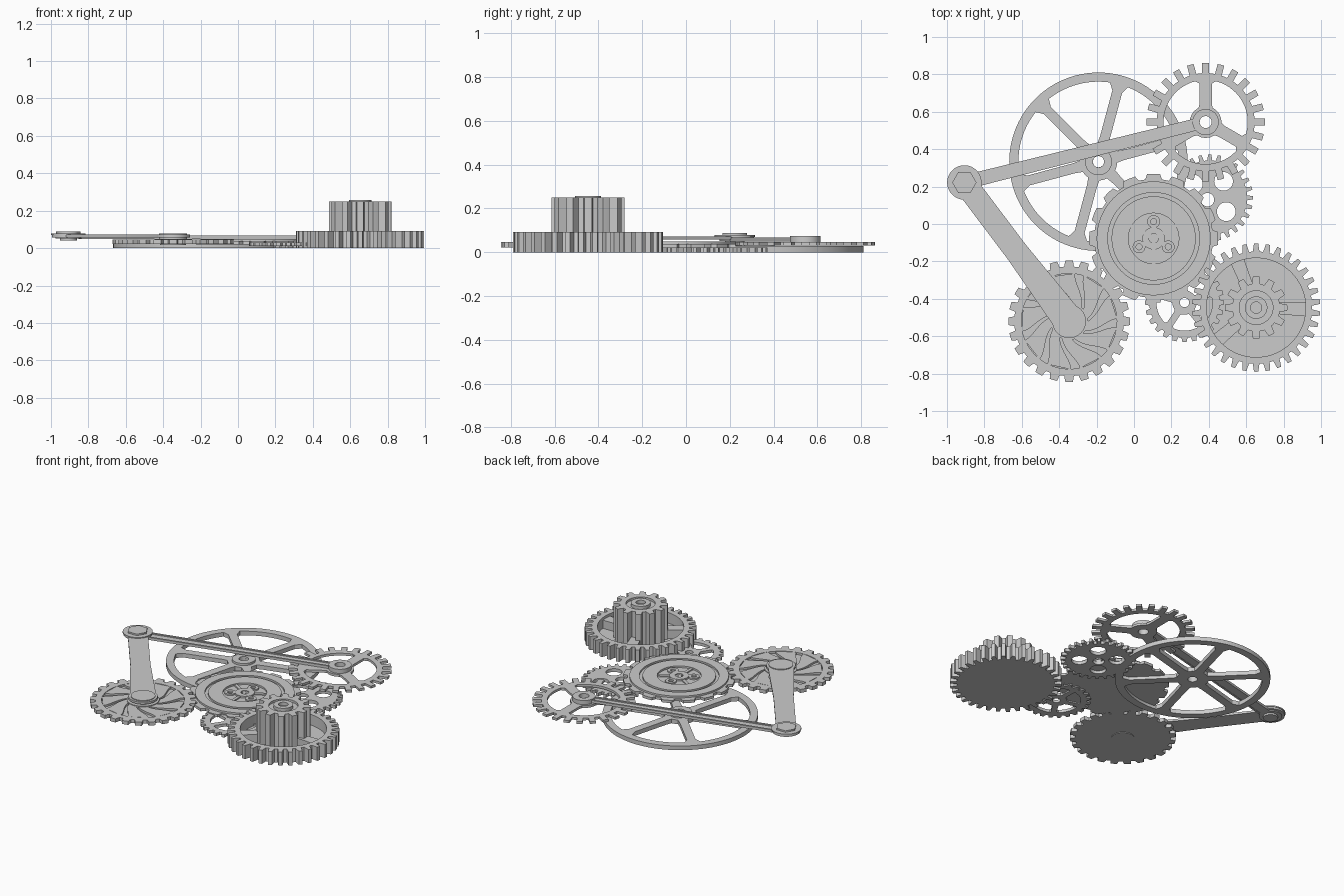
import bpy, math
from math import sin, cos, asin, pi, radians

if "Cube" in bpy.data.objects:
    bpy.data.objects.remove(bpy.data.objects["Cube"])

def circle(c, r, n=48):
    return [(c[0] + r*cos(2*pi*i/n), c[1] + r*sin(2*pi*i/n)) for i in range(n)]

def polar(c, pts):
    return [(c[0] + r*cos(a), c[1] + r*sin(a)) for r, a in pts]

def plate(name, loops, z0, z1, smooth=True):
    """Flat plate from an outer loop plus hole loops, extruded z0..z1."""
    cu = bpy.data.curves.new(name, 'CURVE')
    cu.dimensions = '2D'
    cu.fill_mode = 'BOTH'
    cu.extrude = (z1 - z0)/2
    for lp in loops:
        s = cu.splines.new('POLY')
        s.points.add(len(lp) - 1)
        for p, (x, y) in zip(s.points, lp):
            p.co = (x, y, 0, 1)
        s.use_cyclic_u = True
    tmp = bpy.data.objects.new(name + "_tmp", cu)
    bpy.context.collection.objects.link(tmp)
    dg = bpy.context.evaluated_depsgraph_get()
    me = bpy.data.meshes.new_from_object(tmp.evaluated_get(dg))
    bpy.data.objects.remove(tmp)
    ob = bpy.data.objects.new(name, me)
    bpy.context.collection.objects.link(ob)
    for v in me.vertices:
        v.co.z += (z0 + z1)/2
    if smooth:
        bpy.ops.object.select_all(action='DESELECT')
        ob.select_set(True)
        bpy.context.view_layer.objects.active = ob
        bpy.ops.object.shade_smooth_by_angle(angle=radians(25))
    return ob

def ring(name, c, r0, r1, z0, z1):
    return plate(name, [circle(c, r1), circle(c, r0)] if r0 else [circle(c, r1)], z0, z1)

def gear(c, root, tip, n, base=.32, top=.2, phase=0):
    """Toothed outline; base/top are half-widths of a tooth in pitch units."""
    pts, p = [], 2*pi/n
    for i in range(n):
        a = phase + i*p
        pts += [(root, a - base*p), (tip, a - top*p), (tip, a), (tip, a + top*p),
                (root, a + base*p), (root, a + p/2)]
    return polar(c, pts)

def windows(c, r0, r1, n, first, w, flare):
    """Openings between n straight spokes that flare at the rim and hub."""
    out, k = [], 14
    for i in range(n):
        a, b = first + 2*pi*i/n, first + 2*pi*(i + 1)/n
        rm0, rm1 = r0 + .12*(r1 - r0), r1 - .12*(r1 - r0)
        e = [(r0, w*1.15), (rm0, w), (rm1, w), (r1, flare)]
        o = [asin(min(v/r, .99)) for r, v in e]
        pts = [(r, a + d) for (r, _), d in zip(e, o)]
        s, t = a + o[3], b - o[3]
        pts += [(r1, s + (t - s)*j/k) for j in range(1, k)]
        pts += [(r, b - d) for (r, _), d in reversed(list(zip(e, o)))]
        s, t = b - o[0], a + o[0]
        pts += [(r0, s + (t - s)*j/4) for j in range(1, 4)]
        out.append(polar(c, pts))
    return out

def bar(p, q, rp, rq, wp, wm, wq):
    """Link outline: round ends at p and q, half-widths wp, wm, wq between."""
    dx, dy = q[0] - p[0], q[1] - p[1]
    L = math.hypot(dx, dy)
    ux, uy = dx/L, dy/L
    ap, aq = asin(min(wp/rp, 1)), asin(min(wq/rq, 1))
    pts = [(rp*cos(ap + (2*pi - 2*ap)*i/24), rp*sin(ap + (2*pi - 2*ap)*i/24)) for i in range(25)]
    pts.append((L/2, -wm))
    s = -pi + aq
    pts += [(L + rq*cos(s + (2*pi - 2*aq)*i/24), rq*sin(s + (2*pi - 2*aq)*i/24)) for i in range(25)]
    pts.append((L/2, wm))
    return [(p[0] + x*ux - y*uy, p[1] + x*uy + y*ux) for x, y in pts]

# Large spoked wheel
W = (-.19, .333)
plate("spoked_wheel", [circle(W, .477, 96)] + windows(W, .1, .428, 6, radians(15), .027, .05)
      + [circle(W, .03, 24)], 0, .028)
ring("wheel_hub", W, .03, .072, .028, .042)

# Upper right gear with three spokes
U = (.383, .545)
plate("spoked_gear", [gear(U, .262, .317, 24, .27, .22, pi/2)]
      + windows(U, .085, .225, 3, pi/2, .033, .055) + [circle(U, .032, 24)], .03, .046)
ring("spoked_gear_hub", U, .032, .07, .046, .074)

# Small gear with lightening holes
S = (.405, .14)
holes = [circle((S[0] + .115*cos(radians(a)), S[1] + .115*sin(radians(a))), .05, 32)
         for a in (50, 140, 230, 320)]
plate("drilled_gear", [gear(S, .2, .232, 28, .3, .16)] + holes + [circle((.393, .13), .036, 24)], 0, .022)

# Central gear with stepped rings and three-lobed middle
C = (.105, -.077)
plate("central_gear", [gear(C, .318, .345, 16, .36, .26, pi/2)], .02, .038)
ring("central_outer_ring", C, .245, .305, .038, .05)
ring("central_inner_ring", C, .135, .225, .038, .05)
ring("central_hub", C, .025, .06, .038, .05)
for i in range(3):
    a = pi/2 + i*2*pi/3
    p = (C[0] + .09*cos(a), C[1] + .09*sin(a))
    ring("central_lobe", p, .016, .034, .038, .048)
    b = a + pi/3
    plate("central_strut", [bar(C, (C[0] + .14*cos(b), C[1] + .14*sin(b)), .012, .012, .01, .01, .01)],
          .038, .046)

# Idler gear tucked beneath
I = (.27, -.42)
plate("idler_gear", [gear(I, .188, .212, 24, .33, .2)] + windows(I, .065, .15, 5, radians(20), .018, .028)
      + [circle(I, .025, 24)], .012, .031)

# Tall gear: floor, toothed rim, ribs and pinion
T = (.653, -.447)
outer = gear(T, .3, .343, 34, .32, .18, pi/2)
plate("tall_gear_floor", [outer], 0, .02)
plate("tall_gear_rim", [outer, circle(T, .265, 72)], .02, .092)
for d in (-2, 112, 220):
    a = radians(d)
    plate("tall_gear_rib", [polar(T, [(.1, a - .3), (.268, a - .14), (.268, a + .14), (.1, a + .3)])],
          .02, .075)
pin = gear(T, .128, .167, 12, .33, .2, pi/2)
plate("pinion", [pin], .02, .235)
plate("pinion_top", [pin, circle(T, .09)], .235, .25)
ring("pinion_hub", T, .03, .06, .235, .256)

# Lower left gear with curved vanes
L = (-.347, -.52)
outer = gear(L, .293, .325, 24, .34, .24, pi/2)
plate("vaned_gear_floor", [outer], .022, .032)
plate("vaned_gear_rim", [outer, circle(L, .255, 72)], .032, .046)
for i in range(9):
    a0 = 2*pi*i/9
    def edge(shift):
        return [(.08 + .178*t/10, a0 + shift*(1 - .1*t/10) + .75*sin(pi*t/20)) for t in range(11)]
    plate("curved_vane", [polar(L, edge(0) + edge(.57)[::-1])], .03, .045)
ring("vaned_gear_hub", L, 0, .1, .03, .05)
ring("vaned_gear_boss", L, 0, .07, .018, .022)

# Connecting rod: web with raised edges
P = (-.907, .222)
plate("rod_web", [bar(P, U, .07, .066, .037, .034, .03), circle(U, .032, 24)], .052, .06)
dx, dy = U[0] - P[0], U[1] - P[1]
ln = math.hypot(dx, dy)
for s in (-1, 1):
    q = [(P[0] + dx*t - s*w*dy/ln, P[1] + dy*t + s*w*dx/ln)
         for t, w in ((.05, .038), (.96, .032), (.96, .02), (.05, .025))]
    plate("rod_edge", [q], .05, .067)

# Crank arm from pivot to vaned gear
plate("crank_arm", [bar(P, L, .088, .09, .062, .062, .08)], .058, .072)
ring("crank_boss", L, 0, .075, .046, .077)

# Pivot bolt
ring("pivot_washer", P, 0, .092, .07, .078)
plate("pivot_bolt_head", [circle(P, .065, 6)], .078, .088, False)
ring("pivot_nut", P, 0, .045, .04, .06)
